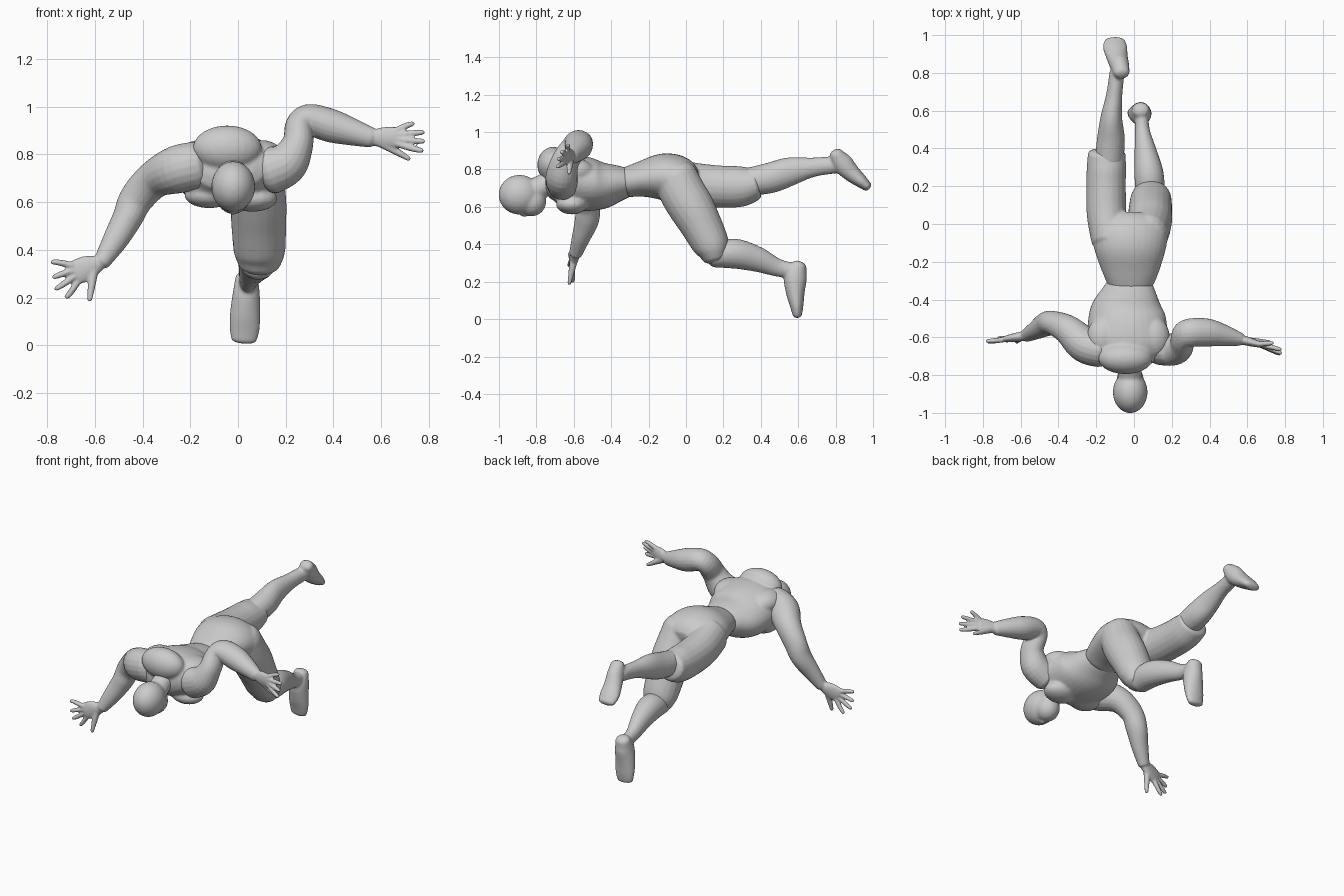
import bpy, bmesh, math
from mathutils import Vector, Matrix

X, Y = Vector((1, 0, 0)), Vector((0, 1, 0))


def spline(p0, p1, p2, p3, t):
    return 0.5 * (2 * p1 + (p2 - p0) * t + (2 * p0 - 5 * p1 + 4 * p2 - p3) * t * t
                  + (3 * p1 - p0 - 3 * p2 + p3) * t ** 3)


def loft(bm, keys, ref=X, cap=0.6, sides=20, steps=5):
    """Rounded tube through keys (x, y, z, radius along ref, other radius)."""
    keys = [k if len(k) == 5 else (*k, k[3]) for k in keys]
    ext = [keys[0]] + keys + [keys[-1]]
    pts = []
    for i in range(len(keys) - 1):
        for s in range(steps):
            pts.append([spline(*(ext[i + j][c] for j in range(4)), s / steps) for c in range(5)])
    pts.append(list(keys[-1]))
    cen = [Vector(p[:3]) for p in pts]
    tan = [(cen[min(i + 1, len(cen) - 1)] - cen[max(i - 1, 0)]).normalized() for i in range(len(cen))]
    rings = [(c, t, p[3], p[4]) for c, t, p in zip(cen, tan, pts)]

    def dome(ring, sign):
        c, t, a, b = ring
        d = min(a, b) * cap
        return [(c + t * sign * d * math.sin(w), t, a * math.cos(w), b * math.cos(w))
                for w in (0.5, 0.95, 1.35)]
    rings = dome(rings[0], -1)[::-1] + rings + dome(rings[-1], 1)
    loops = []
    for c, t, a, b in rings:
        u = (ref - t * ref.dot(t)).normalized()
        v = t.cross(u)
        loops.append([bm.verts.new(c + u * a * math.cos(w) + v * b * math.sin(w))
                      for w in (2 * math.pi * k / sides for k in range(sides))])
    for l0, l1 in zip(loops, loops[1:]):
        for k in range(sides):
            n = (k + 1) % sides
            bm.faces.new((l0[k], l0[n], l1[n], l1[k]))
    bm.faces.new(loops[0][::-1])
    bm.faces.new(loops[-1])


def ball(bm, c, r):
    bmesh.ops.create_uvsphere(bm, u_segments=24, v_segments=16, radius=1,
                              matrix=Matrix.Translation(c) @ Matrix.Diagonal((*r, 1)))


def finish(name, bm, voxel=0.009, smooth=3):
    """Fuse overlapping volumes into one smooth skin."""
    bmesh.ops.recalc_face_normals(bm, faces=bm.faces)
    me = bpy.data.meshes.new(name)
    bm.to_mesh(me)
    bm.free()
    ob = bpy.data.objects.new(name, me)
    bpy.context.collection.objects.link(ob)
    m = ob.modifiers.new("fuse", 'REMESH')
    m.mode, m.voxel_size = 'VOXEL', voxel
    s = ob.modifiers.new("soften", 'SMOOTH')
    s.factor, s.iterations = 0.5, smooth
    dg = bpy.context.evaluated_depsgraph_get()
    new = bpy.data.meshes.new_from_object(ob.evaluated_get(dg))
    ob.modifiers.clear()
    ob.data = new
    new.polygons.foreach_set("use_smooth", [True] * len(new.polygons))
    return ob


def hand(bm, wrist, k0, k1, tips, thumb):
    """Flat palm, four fingers from knuckle line k0-k1, and a thumb."""
    wrist, k0, k1 = Vector(wrist), Vector(k0), Vector(k1)
    mid = (k0 + k1) / 2
    half = (k1 - k0).length / 2
    loft(bm, [(*wrist, 0.026, 0.032), (*wrist.lerp(mid, 0.5), 0.023, half + 0.01),
              (*mid, 0.017, half + 0.01)], Y)
    for i, tip in enumerate(tips):
        base, tip = k0.lerp(k1, i / 3), Vector(tip)
        loft(bm, [(*base.lerp(mid, 0.2), 0.015), (*base.lerp(tip, 0.6), 0.0135),
                  (*base.lerp(tip, 0.93), 0.011)], Y, 1, 10, 3)
    a, b = Vector(thumb[0]), Vector(thumb[1])
    loft(bm, [(*a, 0.022), (*a.lerp(b, 0.55), 0.016), (*a.lerp(b, 0.93), 0.011)], Y, 1, 10, 3)


# Head: skull, jaw, nose and neck
bm = bmesh.new()
ball(bm, (-0.02, -0.89, 0.665), (0.092, 0.112, 0.106))
ball(bm, (-0.02, -0.825, 0.63), (0.072, 0.078, 0.08))
ball(bm, (-0.02, -0.865, 0.56), (0.013, 0.02, 0.015))
loft(bm, [(-0.03, -0.66, 0.765, 0.075), (-0.025, -0.74, 0.725, 0.062), (-0.02, -0.83, 0.68, 0.065)])
finish("head", bm)

# Torso: ribcage, upper back hump, chest muscles, shoulder blades
bm = bmesh.new()
loft(bm, [(-0.018, -0.31, 0.73, 0.12, 0.078), (-0.025, -0.37, 0.725, 0.152, 0.1),
          (-0.035, -0.46, 0.715, 0.198, 0.13), (-0.035, -0.56, 0.725, 0.212, 0.147),
          (-0.03, -0.65, 0.74, 0.215, 0.14), (-0.03, -0.7, 0.745, 0.175, 0.11)],
     Vector((1, 0, 0.08)), 0.5, 32)
ball(bm, (-0.045, -0.71, 0.825), (0.145, 0.085, 0.096))
for x, z in ((-0.12, 0.63), (0.06, 0.615)):
    ball(bm, (x, -0.61, z), (0.105, 0.085, 0.055))
for x in (-0.16, 0.1):
    ball(bm, (x, -0.6, 0.79), (0.09, 0.11, 0.07))
finish("torso", bm)

# Lowered arm with spread hand
bm = bmesh.new()
loft(bm, [(-0.17, -0.67, 0.755, 0.09, 0.1), (-0.26, -0.64, 0.735, 0.095, 0.1),
          (-0.35, -0.56, 0.695, 0.078, 0.08), (-0.425, -0.525, 0.615, 0.064, 0.072),
          (-0.465, -0.53, 0.53, 0.065, 0.063), (-0.515, -0.56, 0.44, 0.05, 0.053),
          (-0.57, -0.59, 0.35, 0.035, 0.036)], Y)
hand(bm, (-0.58, -0.592, 0.345), (-0.70, -0.615, 0.342), (-0.662, -0.605, 0.268),
     [(-0.78, -0.62, 0.35), (-0.775, -0.625, 0.285), (-0.765, -0.62, 0.235), (-0.72, -0.605, 0.2)],
     [(-0.605, -0.6, 0.315), (-0.622, -0.625, 0.185)])
finish("lowered_arm", bm, 0.006, 2)

# Raised arm with spread hand
bm = bmesh.new()
loft(bm, [(0.13, -0.66, 0.73, 0.085, 0.1), (0.205, -0.665, 0.765, 0.085, 0.09),
          (0.25, -0.645, 0.845, 0.075, 0.066), (0.258, -0.595, 0.92, 0.072, 0.06),
          (0.3, -0.575, 0.945, 0.075, 0.066), (0.39, -0.575, 0.92, 0.074, 0.07),
          (0.475, -0.59, 0.895, 0.058, 0.058), (0.56, -0.61, 0.87, 0.036, 0.042)], Y)
hand(bm, (0.56, -0.61, 0.87), (0.66, -0.635, 0.905), (0.668, -0.64, 0.838),
     [(0.735, -0.63, 0.93), (0.78, -0.665, 0.893), (0.782, -0.685, 0.855), (0.775, -0.69, 0.815)],
     [(0.60, -0.62, 0.85), (0.722, -0.625, 0.778)])
finish("raised_arm", bm, 0.006, 2)

# Hips and both thighs
bm = bmesh.new()
loft(bm, [(-0.018, -0.32, 0.73, 0.122, 0.08), (-0.018, -0.24, 0.748, 0.155, 0.095),
          (-0.02, -0.13, 0.76, 0.19, 0.125), (-0.022, -0.05, 0.745, 0.2, 0.13),
          (-0.022, 0.0, 0.72, 0.185, 0.11)], X, 0.4, 32)
loft(bm, [(-0.125, -0.09, 0.75, 0.1, 0.115), (-0.145, 0.05, 0.72, 0.105, 0.115),
          (-0.148, 0.2, 0.708, 0.105, 0.112), (-0.146, 0.3, 0.71, 0.104, 0.108),
          (-0.144, 0.375, 0.725, 0.1, 0.086)], X, 0.25)
loft(bm, [(0.07, -0.06, 0.76, 0.11, 0.12), (0.08, -0.015, 0.67, 0.115, 0.123),
          (0.085, 0.03, 0.595, 0.118, 0.122), (0.087, 0.08, 0.505, 0.115, 0.112),
          (0.09, 0.135, 0.395, 0.108, 0.098), (0.09, 0.152, 0.345, 0.092, 0.075)], X, 0.65)
finish("hips_and_thighs", bm)

# Shin and foot of the stretched leg
bm = bmesh.new()
loft(bm, [(-0.13, 0.34, 0.735, 0.075, 0.075), (-0.122, 0.45, 0.755, 0.074, 0.082),
          (-0.12, 0.56, 0.79, 0.058, 0.076), (-0.105, 0.68, 0.812, 0.043, 0.052),
          (-0.09, 0.8, 0.825, 0.04, 0.046)])
loft(bm, [(-0.065, 0.8, 0.885, 0.042, 0.036), (-0.075, 0.835, 0.835, 0.05, 0.055),
          (-0.088, 0.88, 0.785, 0.056, 0.048), (-0.1, 0.935, 0.738, 0.064, 0.036),
          (-0.102, 0.97, 0.708, 0.055, 0.026)])
finish("stretched_lower_leg", bm, 0.008)

# Shin and foot of the bent leg
bm = bmesh.new()
loft(bm, [(0.085, 0.15, 0.345, 0.075, 0.07), (0.08, 0.26, 0.35, 0.078, 0.08),
          (0.062, 0.38, 0.32, 0.06, 0.068), (0.045, 0.49, 0.275, 0.04, 0.048),
          (0.04, 0.58, 0.258, 0.036, 0.042)])
loft(bm, [(0.035, 0.605, 0.285, 0.046, 0.042), (0.035, 0.585, 0.225, 0.056, 0.062),
          (0.03, 0.585, 0.14, 0.063, 0.05), (0.028, 0.592, 0.07, 0.063, 0.036),
          (0.024, 0.595, 0.022, 0.054, 0.025)])
finish("bent_lower_leg", bm, 0.008)
